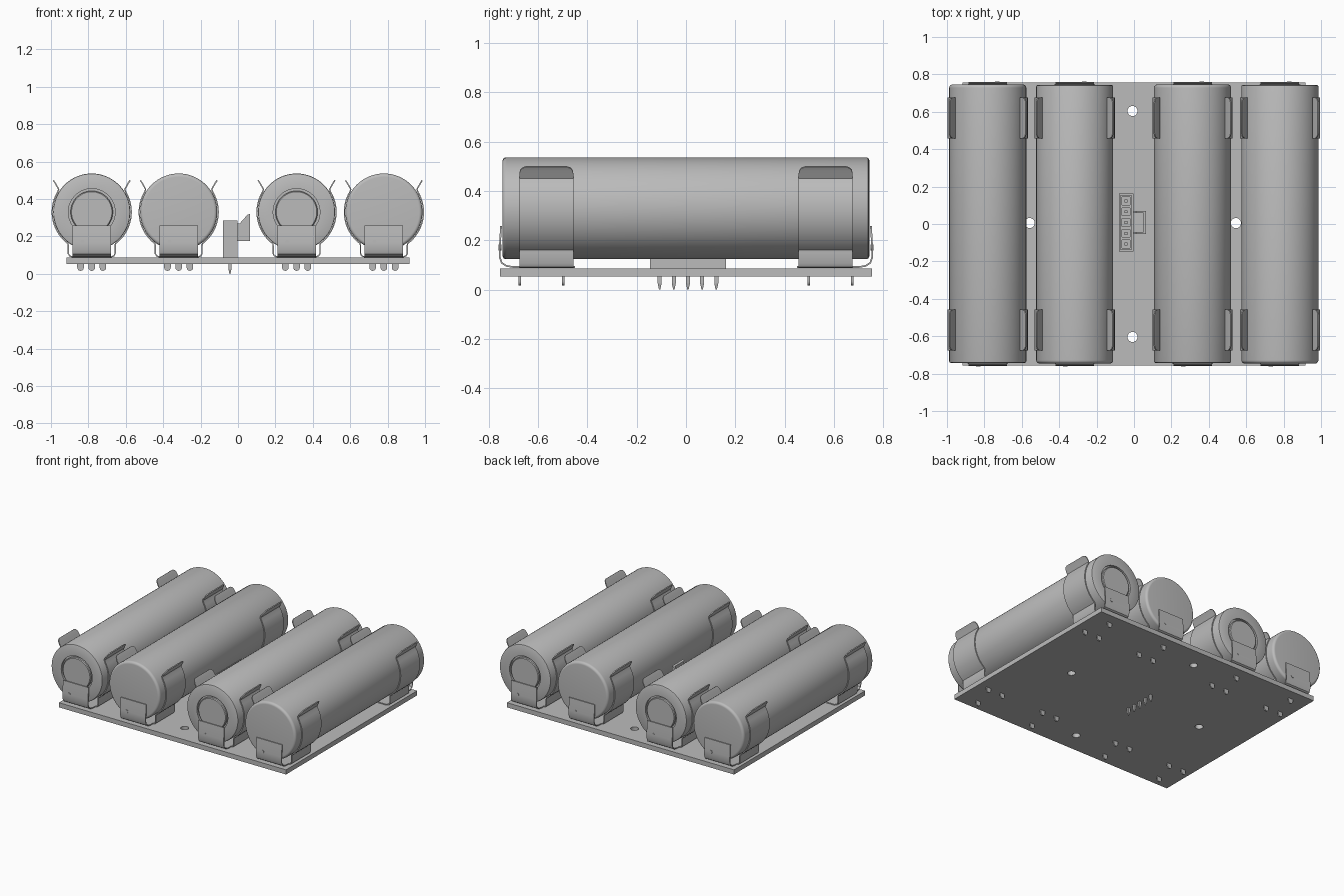
import bpy, bmesh, math
from mathutils import Matrix, Vector

if "Cube" in bpy.data.objects:
    bpy.data.objects.remove(bpy.data.objects["Cube"])

grey = bpy.data.materials.new("plain grey")
grey.use_nodes = True
grey.diffuse_color = (0.5, 0.5, 0.5, 1)
grey.node_tree.nodes["Principled BSDF"].inputs["Base Color"].default_value = (0.5, 0.5, 0.5, 1)

CENTRES = (-0.782, -0.317, 0.313, 0.78)
AXIS_Z, RADIUS, HALF_LENGTH = 0.33, 0.206, 0.746
BOARD_BOTTOM, BOARD_TOP = 0.052, 0.086
SHEET = 0.007


def make(name, bm):
    bmesh.ops.recalc_face_normals(bm, faces=bm.faces)
    mesh = bpy.data.meshes.new(name)
    bm.to_mesh(mesh)
    bm.free()
    obj = bpy.data.objects.new(name, mesh)
    bpy.context.collection.objects.link(obj)
    mesh.materials.append(grey)
    return obj


def finish(obj, angle=35):
    """Bake the modifiers, then shade smooth with sharp creases."""
    bpy.context.view_layer.update()
    graph = bpy.context.evaluated_depsgraph_get()
    mesh = bpy.data.meshes.new_from_object(obj.evaluated_get(graph))
    obj.modifiers.clear()
    obj.data = mesh
    mesh.shade_smooth()
    mesh.set_sharp_from_angle(angle=math.radians(angle))
    return obj


def add_box(bm, lo, hi):
    lo, hi = Vector(lo), Vector(hi)
    size = Matrix.Diagonal((*(hi - lo), 1))
    bmesh.ops.create_cube(bm, size=1, matrix=Matrix.Translation((lo + hi) / 2) @ size)


def cut(obj, bm):
    cutter = make("cutter", bm)
    cutter.hide_render = True
    mod = obj.modifiers.new("cut", "BOOLEAN")
    mod.operation, mod.solver, mod.object = "DIFFERENCE", "EXACT", cutter
    finish(obj)
    bpy.data.objects.remove(cutter)


def lathe(name, profile, x, flip):
    """Spin (radius, y) points about a lengthwise axis."""
    bm = bmesh.new()
    verts = [bm.verts.new((r, y * flip, 0)) for r, y in profile]
    edges = [bm.edges.new(pair) for pair in zip(verts, verts[1:])]
    bmesh.ops.spin(bm, geom=verts + edges, axis=(0, 1, 0), cent=(0, 0, 0),
                   angle=math.tau, steps=64)
    bmesh.ops.remove_doubles(bm, verts=bm.verts, dist=1e-5)
    bmesh.ops.translate(bm, verts=bm.verts, vec=(x, 0, AXIS_Z))
    return finish(make(name, bm))


def sheet(name, rows):
    """Thin bent metal from rows of (left point, right point)."""
    bm = bmesh.new()
    pairs = [[bm.verts.new(p) for p in row] for row in rows]
    for (a, b), (c, d) in zip(pairs, pairs[1:]):
        bm.faces.new((a, b, d, c))
    obj = make(name, bm)
    mod = obj.modifiers.new("thickness", "SOLIDIFY")
    mod.thickness, mod.offset = SHEET, 0
    return finish(obj)


# Circuit board with four mounting holes
bm = bmesh.new()
add_box(bm, (-0.917, -0.756, BOARD_BOTTOM), (0.917, 0.756, BOARD_TOP))
board = make("circuit_board", bm)
bm = bmesh.new()
for x, y in ((-0.008, 0.604), (-0.008, -0.604), (-0.558, 0.005), (0.545, 0.005)):
    bmesh.ops.create_cone(bm, cap_ends=True, segments=32, radius1=0.027, radius2=0.027,
                          depth=0.2, matrix=Matrix.Translation((x, y, BOARD_TOP)))
cut(board, bm)


# Battery cells: raised button in a groove at y = -L, rounded flat end at +L
L = HALF_LENGTH
profile = [(0, -L), (0.108, -L), (0.113, -L + 0.005), (0.113, -L + 0.018),
           (0.125, -L + 0.018), (0.125, -L + 0.003), (RADIUS - 0.008, -L + 0.003),
           (RADIUS - 0.002, -L + 0.006), (RADIUS, -L + 0.012)]
for i in range(7):
    a = i * math.pi / 12
    profile.append((RADIUS - 0.018 + 0.018 * math.cos(a), L - 0.018 + 0.018 * math.sin(a)))
profile.append((0, L))
for i, x in enumerate(CENTRES):
    lathe(f"battery_{i + 1}", profile, x, 1 if i % 2 == 0 else -1)


# Half outline of a side clip: base, leg, arc round the cell, flared lip
grip = RADIUS + 0.005
half = [(0.105, 0.091, 1), (0.118, 0.095, 1), (0.125, 0.108, 1), (0.125, 0.15, 1)]
for i in range(15):
    a = math.radians(-53 + i * 6)
    half.append((grip * math.cos(a), AXIS_Z + grip * math.sin(a), 1))
half += [(0.177, 0.452, 1), (0.186, 0.468, 1), (0.195, 0.484, 0.97),
         (0.201, 0.493, 0.9), (0.205, 0.499, 0.76)]
outline = [(-x, z, w) for x, z, w in reversed(half)] + half

# Spring contact outline along the length
spring = [(0.45, 0.091), (0.70, 0.091), (0.73, 0.096), (0.748, 0.108), (0.756, 0.13),
          (0.756, 0.17), (0.753, 0.225), (0.751, 0.258)]


def solder_pin(bm, x, y):
    """Flat pin with a rounded tip."""
    w, tip, points = 0.0175, 0.033, []
    for i in range(9):
        a = math.pi * i / 8
        points.append((x - w * math.cos(a), tip - w * math.sin(a)))
    points += [(x + w, BOARD_TOP), (x - w, BOARD_TOP)]
    face = bm.faces.new([bm.verts.new((px, y - 0.005, pz)) for px, pz in points])
    out = bmesh.ops.extrude_face_region(bm, geom=[face])["geom"]
    bmesh.ops.translate(bm, vec=(0, 0.01, 0),
                        verts=[v for v in out if isinstance(v, bmesh.types.BMVert)])


for i, cx in enumerate(CENTRES):
    for side, end in ((-1, "front"), (1, "back")):
        mid = 0.567 * side
        sheet(f"{end}_side_clip_{i + 1}",
              [((cx + x, mid - 0.11 * w, z), (cx + x, mid + 0.11 * w, z))
               for x, z, w in outline])
        sheet(f"{end}_spring_contact_{i + 1}",
              [((cx - 0.103, side * y, z), (cx + 0.103, side * y, z)) for y, z in spring])
        bm = bmesh.new()
        solder_pin(bm, cx, side * 0.676)
        for dx in (-0.06, 0.06):
            solder_pin(bm, cx + dx, side * 0.498)
        finish(make(f"{end}_solder_pins_{i + 1}", bm))
        # Small dimple boss on the spring contact
        bm = bmesh.new()
        place = Matrix.Translation((cx + side * 0.05, side * 0.756, 0.17))
        bmesh.ops.create_cone(bm, cap_ends=True, segments=16, radius1=0.012, radius2=0.012,
                              depth=0.012, matrix=place @ Matrix.Rotation(math.pi / 2, 4, "X"))
        finish(make(f"{end}_contact_dimple_{i + 1}", bm))


# Connector housing with five sockets
MID_Y, TOP_Z, PIN_X = 0.008, 0.285, -0.043
pin_rows = [MID_Y + 0.0575 * k for k in range(-2, 3)]
bm = bmesh.new()
add_box(bm, (-0.08, MID_Y - 0.155, BOARD_TOP), (-0.004, MID_Y + 0.155, TOP_Z))
housing = make("connector_housing", bm)
bm = bmesh.new()
add_box(bm, (-0.072, MID_Y - 0.145, TOP_Z - 0.012), (-0.014, MID_Y + 0.145, TOP_Z + 0.05))
cut(housing, bm)
bm = bmesh.new()
for y in pin_rows:
    add_box(bm, (PIN_X - 0.021, y - 0.021, TOP_Z - 0.1), (PIN_X + 0.021, y + 0.021, TOP_Z + 0.05))
cut(housing, bm)

# Wedge-shaped latch on the housing
bm = bmesh.new()
wedge = [(-0.006, 0.175), (0.064, 0.175), (0.064, 0.32), (0.05, 0.315), (0.01, 0.27), (-0.006, 0.27)]
face = bm.faces.new([bm.verts.new((x, MID_Y - 0.062, z)) for x, z in wedge])
out = bmesh.ops.extrude_face_region(bm, geom=[face])["geom"]
bmesh.ops.translate(bm, vec=(0, 0.124, 0),
                    verts=[v for v in out if isinstance(v, bmesh.types.BMVert)])
latch = make("connector_latch", bm)
bm = bmesh.new()
add_box(bm, (-0.05, MID_Y - 0.05, 0.2), (0.05, MID_Y + 0.05, 0.4))
cut(latch, bm)

# Connector pins, tapered below the board
bm = bmesh.new()
for y in pin_rows:
    add_box(bm, (PIN_X - 0.008, y - 0.008, 0.025), (PIN_X + 0.008, y + 0.008, TOP_Z - 0.03))
    bmesh.ops.create_cone(bm, cap_ends=True, segments=4, radius1=0.004, radius2=0.0113, depth=0.025,
                          matrix=Matrix.Translation((PIN_X, y, 0.0125))
                          @ Matrix.Rotation(math.pi / 4, 4, "Z"))
finish(make("connector_pins", bm))
